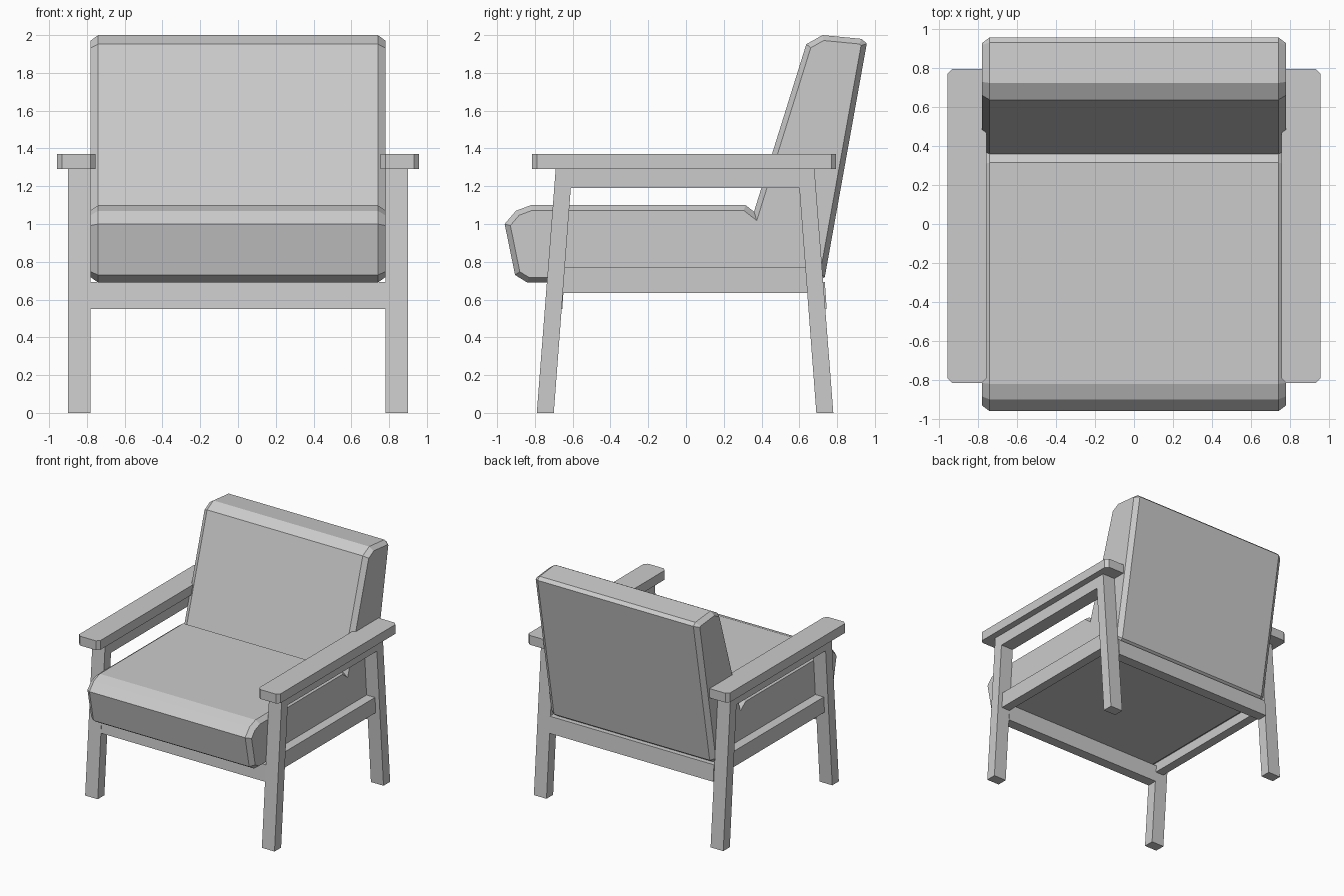
import bpy, bmesh
from mathutils import Vector

if "Cube" in bpy.data.objects:
    bpy.data.objects.remove(bpy.data.objects["Cube"])


def extrude_profile(name, pts, x0, x1, bevel=None):
    """Extrude a (y, z) profile along x; bevel=(inset, depth) chamfers both ends."""
    bm = bmesh.new()
    face = bm.faces.new([bm.verts.new((x0, y, z)) for y, z in pts])
    ext = bmesh.ops.extrude_face_region(bm, geom=[face], use_keep_orig=True)
    end = next(g for g in ext["geom"] if isinstance(g, bmesh.types.BMFace))
    for v in end.verts:
        v.co.x = x1
    bmesh.ops.recalc_face_normals(bm, faces=bm.faces[:])
    if bevel:
        for f in (face, end):
            bmesh.ops.inset_region(bm, faces=[f], thickness=bevel[0],
                                   use_even_offset=True)
            for v in f.verts:
                v.co.x += bevel[1] if v.co.x > 0 else -bevel[1]
    return finish(name, bm)


def slab(name, outline, z0, z1):
    """Extrude an (x, y) outline upwards."""
    bm = bmesh.new()
    face = bm.faces.new([bm.verts.new((x, y, z0)) for x, y in outline])
    ext = bmesh.ops.extrude_face_region(bm, geom=[face], use_keep_orig=True)
    verts = [g for g in ext["geom"] if isinstance(g, bmesh.types.BMVert)]
    bmesh.ops.translate(bm, verts=verts, vec=Vector((0, 0, z1 - z0)))
    bmesh.ops.recalc_face_normals(bm, faces=bm.faces[:])
    return finish(name, bm)


def finish(name, bm):
    mesh = bpy.data.meshes.new(name)
    bm.to_mesh(mesh)
    bm.free()
    obj = bpy.data.objects.new(name, mesh)
    bpy.context.collection.objects.link(obj)
    return obj


def mirror_x(obj):
    obj.modifiers.new("mirror", 'MIRROR').use_axis = (True, False, False)


# One-piece L-shaped seat and backrest cushion with chamfered sides
cushion = [(-0.96, 1.0), (-0.90, 1.07), (-0.82, 1.10), (0.315, 1.10),
           (0.36, 1.065), (0.637, 1.952), (0.723, 2.0), (0.93, 1.98),
           (0.957, 1.955), (0.735, 0.72), (0.69, 0.69), (-0.84, 0.69),
           (-0.905, 0.73)]
extrude_profile("cushion", cushion, -0.74, 0.74, bevel=(0.028, 0.04))

# Side frames: splayed legs joined by a rail below the armrest
frame = [(-0.79, 0), (-0.70, 0), (-0.61, 1.19), (0.60, 1.19), (0.69, 0),
         (0.78, 0), (0.68, 1.29), (-0.69, 1.29)]
mirror_x(extrude_profile("side_frame", frame, 0.78, 0.90))

# Side rails under the seat, ending inside the legs
rail = [(-0.66, 0.635), (0.65, 0.635), (0.64, 0.77), (-0.65, 0.77)]
mirror_x(extrude_profile("side_rail", rail, 0.78, 0.86))

# Front and back rails, tilted with the legs
for name, s, d in (("front_rail", -1, 0.005), ("back_rail", 1, -0.005)):
    pts = [(s * y - d, z) for y, z in
           ((0.74, 0.55), (0.65, 0.55), (0.64, 0.692), (0.73, 0.692))]
    extrude_profile(name, pts, -0.78, 0.78)

# Armrests with clipped corners
xa, xb, ya, yb, c = 0.755, 0.957, -0.815, 0.795, 0.026
arm = [(xa + c, ya), (xb - c, ya), (xb, ya + c), (xb, yb - c),
       (xb - c, yb), (xa + c, yb), (xa, yb - c), (xa, ya + c)]
mirror_x(slab("armrest", arm, 1.29, 1.37))
